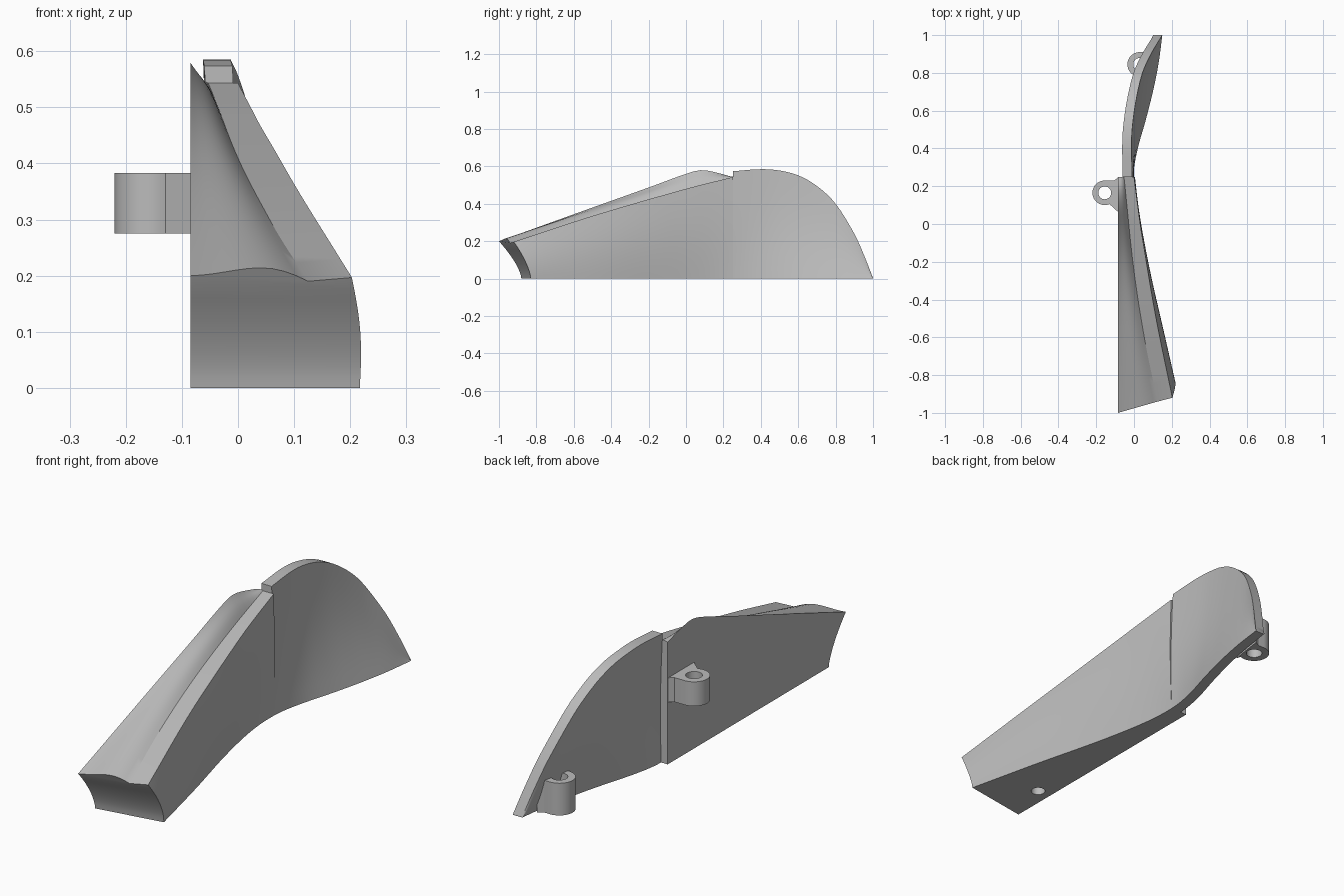
import bpy, bmesh, math
from mathutils import Vector

if "Cube" in bpy.data.objects:
    bpy.data.objects.remove(bpy.data.objects["Cube"])

grey = bpy.data.materials.new("plain_grey")
grey.use_nodes = True
COLOR = (0.5, 0.5, 0.5, 1)
grey.diffuse_color = COLOR
grey.node_tree.nodes["Principled BSDF"].inputs["Base Color"].default_value = COLOR


def curve(*pts):
    """Smooth function through the given (y, value) points."""
    n = len(pts)
    slope = []
    for i in range(n):
        a, b = pts[max(i - 1, 0)], pts[min(i + 1, n - 1)]
        slope.append((b[1] - a[1]) / (b[0] - a[0]))

    def f(y):
        y = min(max(y, pts[0][0]), pts[-1][0])
        i = 0
        while i < n - 2 and y > pts[i + 1][0]:
            i += 1
        (y0, v0), (y1, v1) = pts[i], pts[i + 1]
        h = y1 - y0
        t = (y - y0) / h
        return ((1 + 2 * t) * (1 - t) ** 2 * v0 + t * (1 - t) ** 2 * h * slope[i]
                + t * t * (3 - 2 * t) * v1 + t * t * (t - 1) * h * slope[i + 1])
    return f


def lerp(a, b, t):
    return a + (b - a) * t


def finish(name, bm):
    bmesh.ops.recalc_face_normals(bm, faces=bm.faces)
    me = bpy.data.meshes.new(name)
    bm.to_mesh(me)
    bm.free()
    me.materials.append(grey)
    ob = bpy.data.objects.new(name, me)
    bpy.context.collection.objects.link(ob)
    return ob


def activate(ob):
    bpy.ops.object.select_all(action='DESELECT')
    ob.select_set(True)
    bpy.context.view_layer.objects.active = ob


def smooth(ob):
    activate(ob)
    bpy.ops.object.shade_smooth_by_angle(angle=math.radians(30))


def drill(ob, x, y, z0, z1, r):
    """Cut a vertical round hole."""
    bm = bmesh.new()
    bmesh.ops.create_cone(bm, cap_ends=True, segments=32, radius1=r, radius2=r, depth=z1 - z0)
    bmesh.ops.translate(bm, vec=(x, y, (z0 + z1) / 2), verts=bm.verts)
    cutter = finish("hole_cutter", bm)
    cutter.hide_render = True
    mod = ob.modifiers.new("hole", 'BOOLEAN')
    mod.operation = 'DIFFERENCE'
    mod.solver = 'EXACT'
    mod.object = cutter
    activate(ob)
    bpy.ops.object.modifier_apply(modifier=mod.name)
    bpy.data.objects.remove(cutter)


def bridge(bm, rings):
    for a, b in zip(rings, rings[1:]):
        for k in range(len(a)):
            j = (k + 1) % len(a)
            bm.faces.new((a[k], a[j], b[j], b[k]))


# Shared guide curves along the length
STEP = 0.25
base_x = curve((-.83, .217), (-.5, .14), (-.15, .052), (.1, .005), (.27, -.002),
               (.4, .02), (.55, .062), (.7, .1), (.85, .13), (1, .15))
ridge_x = curve((-.92, .203), (-.5, .117), (-.12, .052), (0, .033), (STEP, 0))
ridge_z = curve((-.94, .19), (-.5, .335), (0, .48), (STEP, .543))
inner_x = curve((-.94, .125), (-.63, .06), (-.25, 0), (STEP, -.053))
left_z = curve((-1, .2), (-.5, .38), (-.2, .487), (0, .56), (.08, .58), (.15, .57), (STEP, .543))
bulge = curve((-.9, .008), (.2, .008), (.6, -.014), (1, -.004))
LEFT = -.085


def swept(bottom, top, s, bow):
    p = bottom.lerp(top, s)
    p.y = lerp(bottom.y, top.y, s ** 1.5)
    p.x += bow * math.sin(math.pi * s)
    return p


# Solid front body: lofted sections
NU, NS, NV = 36, 10, 10
bm = bmesh.new()
rings = []
for i in range(NU + 1):
    u = i / NU
    yb, yt, yi = (lerp(y, STEP, u) for y in (-.83, -.92, -.94))
    yl, yc = (lerp(y, STEP, u) for y in (-1, -.88))
    bottom = Vector((base_x(yb), yb, 0))
    top = Vector((ridge_x(yt), yt, ridge_z(yt)))
    inner = Vector((inner_x(yi), yi, ridge_z(yi)))
    left = Vector((LEFT, yl, left_z(yl)))
    corner = Vector((LEFT, yc, 0))
    pts = [swept(bottom, top, k / NS, bulge(yb)) for k in range(NS + 1)]
    for k in range(NV + 1):
        v = 1 - k / NV
        p = left.lerp(inner, v)
        p.z += lerp(.02, .004, u) * math.sin(math.pi * v ** 1.5)
        pts.append(p)
    pts += [swept(corner, left, k / NS, 0) for k in range(NS - 1, -1, -1)]
    rings.append([bm.verts.new(p) for p in pts])
bridge(bm, rings)
bm.faces.new(rings[-1])
nose = rings[0]
for k in range(NS - 1):
    bm.faces.new((nose[k], nose[k + 1], nose[-2 - k], nose[-1 - k]))
bm.faces.new(nose[NS - 1:len(nose) - NS + 1])
body = finish("front_body", bm)
drill(body, -.02, -.67, -.05, .1, .03)
smooth(body)

# Thin curved rear plate
fin_x = curve((STEP, -.01), (.4, -.013), (.5, -.01), (.65, .01), (.8, .045), (.9, .09), (1, .15))
fin_z = curve((STEP, .574), (.4, .585), (.5, .578), (.6, .552), (.7, .495),
              (.8, .4), (.9, .24), (.95, .13), (1, .003))
bm = bmesh.new()
rings = []
for i in range(NU + 1):
    y = lerp(STEP, 1, math.sin(i / NU * math.pi / 2))
    thick = lerp(.05, .045, i / NU)
    bottom = Vector((base_x(y), y, 0))
    top = Vector((fin_x(y), y, fin_z(y)))
    outer = [swept(bottom, top, k / NS, bulge(y)) for k in range(NS + 1)]
    back = [p - Vector((thick, 0, 0)) for p in reversed(outer)]
    rings.append([bm.verts.new(p) for p in outer + back])
bridge(bm, rings)
for ring in (rings[0], rings[-1]):
    for k in range(NS):
        bm.faces.new((ring[k], ring[k + 1], ring[-2 - k], ring[-1 - k]))
smooth(finish("rear_plate", bm))


# Mounting lugs: rounded eye with a web running into the wall
def lug(name, x, y, z0, z1, web, r=.065):
    arc = [math.radians(lerp(90, 293, k / 24)) for k in range(25)]
    outline = [(x + r * math.cos(a), y + r * math.sin(a)) for a in arc] + web
    bm = bmesh.new()
    face = bm.faces.new([bm.verts.new((px, py, z0)) for px, py in outline])
    ext = bmesh.ops.extrude_face_region(bm, geom=[face])["geom"]
    bmesh.ops.translate(bm, vec=(0, 0, z1 - z0),
                        verts=[g for g in ext if isinstance(g, bmesh.types.BMVert)])
    ob = finish(name, bm)
    drill(ob, x, y, z0 - .05, z1 + .05, .034)
    smooth(ob)


lug("middle_lug", -.155, .165, .275, .383, [(-.08, .06), (-.08, .25), (-.105, .23)])
lug("rear_lug", .03, .845, 0, .143, [(.062, .765), (.085, .925), (.06, .91)])
